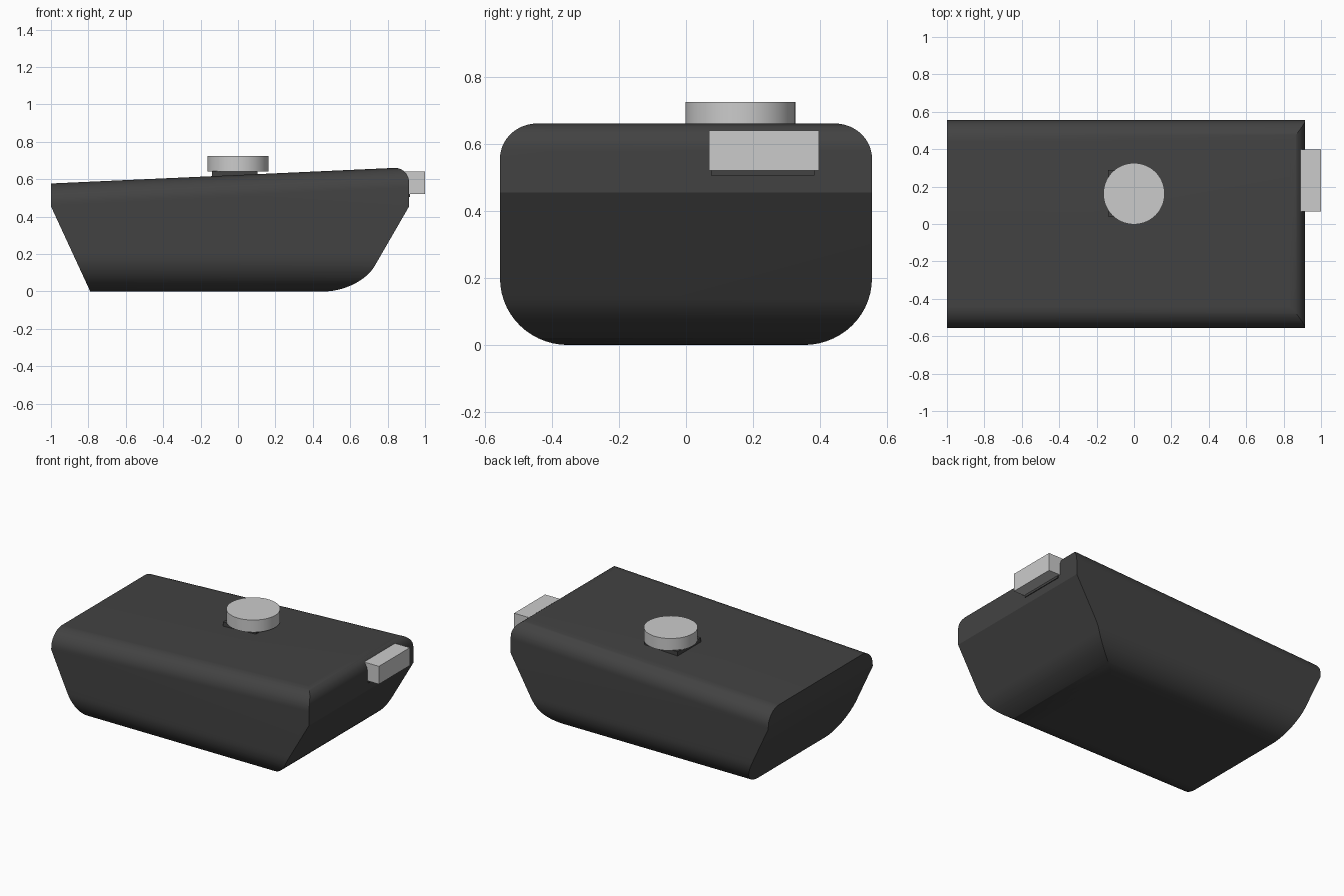
import bpy, bmesh, math
from mathutils import Vector

if "Cube" in bpy.data.objects:
    bpy.data.objects.remove(bpy.data.objects["Cube"])

dark = bpy.data.materials.new("dark_shell")
dark.diffuse_color = (0.055, 0.055, 0.055, 1)
dark.use_nodes = True
dark.node_tree.nodes["Principled BSDF"].inputs["Base Color"].default_value = dark.diffuse_color
SLOPE = 0.0454          # rise of the top deck towards +x
TOP = 0.6224            # deck height at x = 0


def bend(p0, corner, p1, n=14, k=0.56):
    """Rounded corner between two points, tangent to the lines meeting at corner."""
    p0, c, p1 = Vector(p0), Vector(corner), Vector(p1)
    a, b = p0.lerp(c, k), p1.lerp(c, k)
    pts = []
    for i in range(n + 1):
        t = i / n
        u = 1 - t
        pts.append(tuple(u**3 * p0 + 3*u*u*t * a + 3*u*t*t * b + t**3 * p1))
    return pts


def prism(name, start, end):
    """Solid between two matching loops of 3D points."""
    bm = bmesh.new()
    a = [bm.verts.new(p) for p in start]
    b = [bm.verts.new(p) for p in end]
    bm.faces.new(a)
    bm.faces.new(b[::-1])
    for i in range(len(a)):
        j = (i + 1) % len(a)
        bm.faces.new((a[j], a[i], b[i], b[j]))
    bmesh.ops.recalc_face_normals(bm, faces=bm.faces)
    me = bpy.data.meshes.new(name)
    bm.to_mesh(me)
    bm.free()
    ob = bpy.data.objects.new(name, me)
    bpy.context.collection.objects.link(ob)
    return ob


def box(name, lo, hi):
    loop = lambda z: [(lo[0], lo[1], z), (hi[0], lo[1], z), (hi[0], hi[1], z), (lo[0], hi[1], z)]
    return prism(name, loop(lo[2]), loop(hi[2]))


def activate(ob):
    bpy.ops.object.select_all(action='DESELECT')
    ob.select_set(True)
    bpy.context.view_layer.objects.active = ob


# Body: side profile intersected with a rounded cross-section
side = [(-1, 0.455), (-0.79, 0)]
side += bend((0.46, 0), (0.652, 0), (0.73, 0.135))
side += [(0.915, 0.455)]
side += bend((0.915, 0.58), (0.915, TOP + SLOPE * 0.915), (0.835, TOP + SLOPE * 0.835))
side += [(-1, TOP - SLOPE)]
body = prism("body", [(x, -0.8, z) for x, z in side], [(x, 0.8, z) for x, z in side])

E = 0.0005              # keeps flat faces of both solids apart
half = bend((0.35, -E), (0.555, -E), (0.555, 0.2)) \
    + bend((0.555, TOP - 0.11), (0.555, TOP + E), (0.435, TOP + E))
section = half + [(-y, z) for y, z in reversed(half)]
shear = lambda x: [(x, y, z + (SLOPE * x if z > 0.4 else 0)) for y, z in section]
cutter = prism("section_cutter", shear(-1.2), shear(1.2))
cutter.hide_render = True

mod = body.modifiers.new("section", 'BOOLEAN')
mod.operation = 'INTERSECT'
mod.solver = 'EXACT'
mod.object = cutter
activate(body)
bpy.ops.object.modifier_apply(modifier=mod.name)
bpy.data.objects.remove(cutter)
bpy.ops.object.shade_smooth_by_angle(angle=math.radians(30))

# Dark mounts under the two light parts
knob_mount = box("knob_mount", (-0.14, 0.04, 0.58), (0.105, 0.29, 0.645))
end_mount = box("end_mount", (0.80, 0.075, 0.505), (0.92, 0.383, 0.62))
for ob in (body, knob_mount, end_mount):
    ob.data.materials.clear()
    ob.data.materials.append(dark)

# Round knob on the deck
bpy.ops.mesh.primitive_cylinder_add(vertices=64, radius=0.164, depth=0.082,
                                    location=(0, 0.162, 0.683))
bpy.context.object.name = "knob"
bpy.ops.object.shade_smooth_by_angle(angle=math.radians(30))

# Rectangular block on the end
box("end_block", (0.89, 0.068, 0.52), (1.0, 0.397, 0.64))
